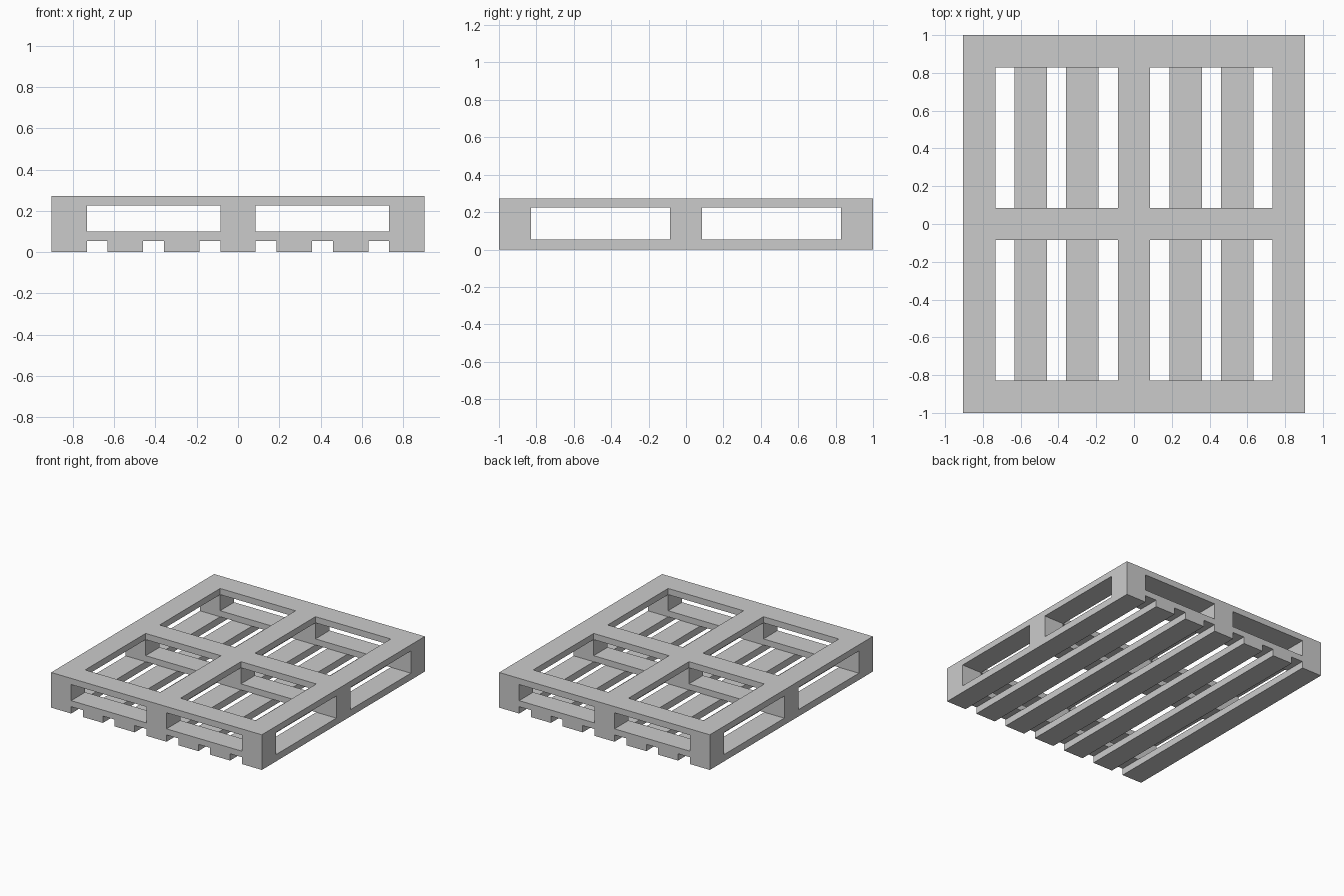
import bpy
import bmesh

if "Cube" in bpy.data.objects:
    bpy.data.objects.remove(bpy.data.objects["Cube"], do_unlink=True)

grey = bpy.data.materials.new("plain_grey")
grey.use_nodes = True
colour = (0.6, 0.6, 0.6, 1)
grey.diffuse_color = colour
grey.node_tree.nodes["Principled BSDF"].inputs["Base Color"].default_value = colour

# Overall half sizes, board width and layer heights
HX, HY, W = 0.905, 1.0, 0.172
SLAT_TOP, BEARER_TOP, BLOCK_TOP, DECK_TOP = 0.053, 0.1, 0.225, 0.273
COLUMNS = [-HX + W / 2, 0, HX - W / 2]
ROWS = [-HY + W / 2, 0, HY - W / 2]


def finish(bm, name):
    bmesh.ops.recalc_face_normals(bm, faces=bm.faces)
    mesh = bpy.data.meshes.new(name)
    bm.to_mesh(mesh)
    bm.free()
    mesh.materials.append(grey)
    obj = bpy.data.objects.new(name, mesh)
    bpy.context.collection.objects.link(obj)


def board(name, x, y, sx, sy, z0, z1):
    bm = bmesh.new()
    bmesh.ops.create_cube(bm, size=1)
    for v in bm.verts:
        v.co = (x + v.co.x * sx, y + v.co.y * sy, (z0 + z1) / 2 + v.co.z * (z1 - z0))
    finish(bm, name)


# Seven bottom slats running front to back
for i in range(7):
    x = COLUMNS[0] + i * (COLUMNS[2] - COLUMNS[0]) / 6
    board(f"bottom_slat_{i + 1}", x, 0, W, 2 * HY, 0, SLAT_TOP)

# Three cross bearers, each carrying three spacer blocks
for r, y in enumerate(ROWS):
    board(f"cross_bearer_{r + 1}", 0, y, 2 * HX, W, SLAT_TOP, BEARER_TOP)
    for c, x in enumerate(COLUMNS):
        board(f"spacer_block_{r + 1}_{c + 1}", x, y, W, W, BEARER_TOP, BLOCK_TOP)

# One-piece top deck: a lattice with four window openings
xs = [x + s * W / 2 for x in COLUMNS for s in (-1, 1)]
ys = [y + s * W / 2 for y in ROWS for s in (-1, 1)]
bm = bmesh.new()
grid = [[bm.verts.new((x, y, BLOCK_TOP)) for y in ys] for x in xs]
for i in range(5):
    for j in range(5):
        if i % 2 == 0 or j % 2 == 0:
            bm.faces.new((grid[i][j], grid[i + 1][j], grid[i + 1][j + 1], grid[i][j + 1]))
top = bmesh.ops.extrude_face_region(bm, geom=bm.faces[:], use_keep_orig=True)["geom"]
bmesh.ops.translate(bm, vec=(0, 0, DECK_TOP - BLOCK_TOP),
                    verts=[g for g in top if isinstance(g, bmesh.types.BMVert)])
finish(bm, "top_deck_frame")
